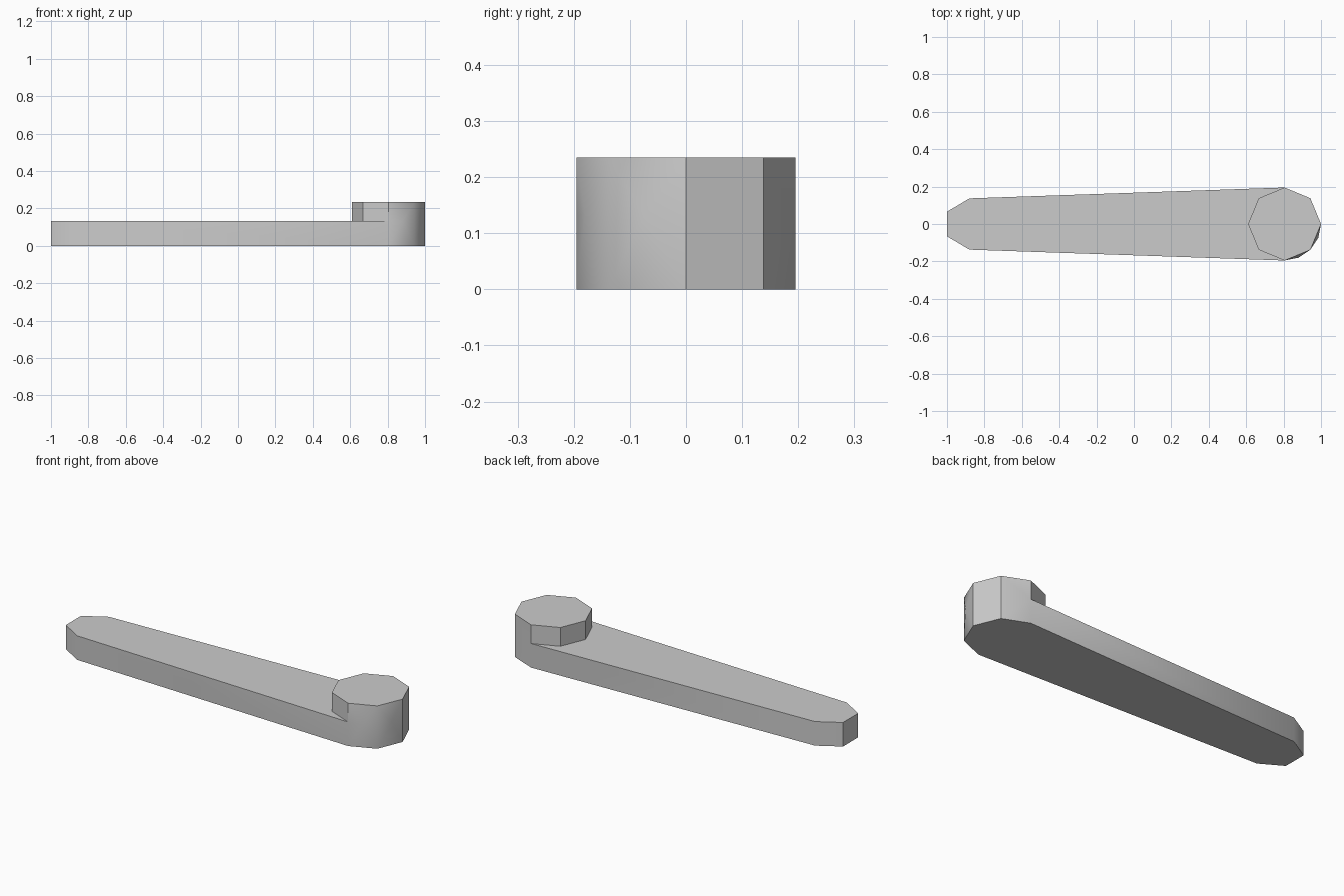
import bpy, bmesh
from math import cos, sin, radians
from mathutils import Vector

cube = bpy.data.objects.get("Cube")
if cube:
    bpy.data.objects.remove(cube, do_unlink=True)

grey = bpy.data.materials.new("plain_grey")
grey.use_nodes = True
colour = (0.6, 0.6, 0.6, 1)
grey.diffuse_color = colour
grey.node_tree.nodes["Principled BSDF"].inputs["Base Color"].default_value = colour

ARM_TOP, HUB_TOP, HUB_X, R = 0.132, 0.235, 0.805, 0.195


def make(name, bm):
    bmesh.ops.recalc_face_normals(bm, faces=bm.faces)
    mesh = bpy.data.meshes.new(name)
    bm.to_mesh(mesh)
    bm.free()
    mesh.materials.append(grey)
    ob = bpy.data.objects.new(name, mesh)
    bpy.context.collection.objects.link(ob)
    return ob


def on_rim(degrees, z):
    a = radians(degrees)
    return Vector((HUB_X + R * cos(a), R * sin(a), z))


# Tapered arm with chamfered tip, extruded from its outline
half = [(-1, 0.066), (-0.88, 0.137), (HUB_X, R)]
outline = half + [(x, -y) for x, y in reversed(half)]
bm = bmesh.new()
base = bm.faces.new([bm.verts.new((x, y, 0)) for x, y in outline])
up = bmesh.ops.extrude_face_region(bm, geom=[base], use_keep_orig=True)
top = [v for v in up["geom"] if isinstance(v, bmesh.types.BMVert)]
bmesh.ops.translate(bm, verts=top, vec=(0, 0, ARM_TOP))
lever = make("lever_arm", bm)

# Eight-sided hub, slightly swollen on its front outer quarter
bm = bmesh.new()
points = [on_rim(a, z) for a in range(0, 360, 45) for z in (0, HUB_TOP)]
points += [on_rim(a, ARM_TOP) for a in (-22.5, -67.5)]
bmesh.ops.convex_hull(bm, input=[bm.verts.new(p) for p in points])
bmesh.ops.dissolve_limit(bm, angle_limit=0.01, verts=bm.verts, edges=bm.edges)
hub = make("hub", bm)

# Fuse the hub into the arm
fuse = lever.modifiers.new("fuse_hub", 'BOOLEAN')
fuse.operation = 'UNION'
fuse.solver = 'EXACT'
fuse.object = hub
bpy.ops.object.select_all(action='DESELECT')
lever.select_set(True)
bpy.context.view_layer.objects.active = lever
bpy.ops.object.modifier_apply(modifier=fuse.name)
bpy.data.objects.remove(hub, do_unlink=True)
bpy.ops.object.shade_smooth_by_angle(angle=radians(30))
